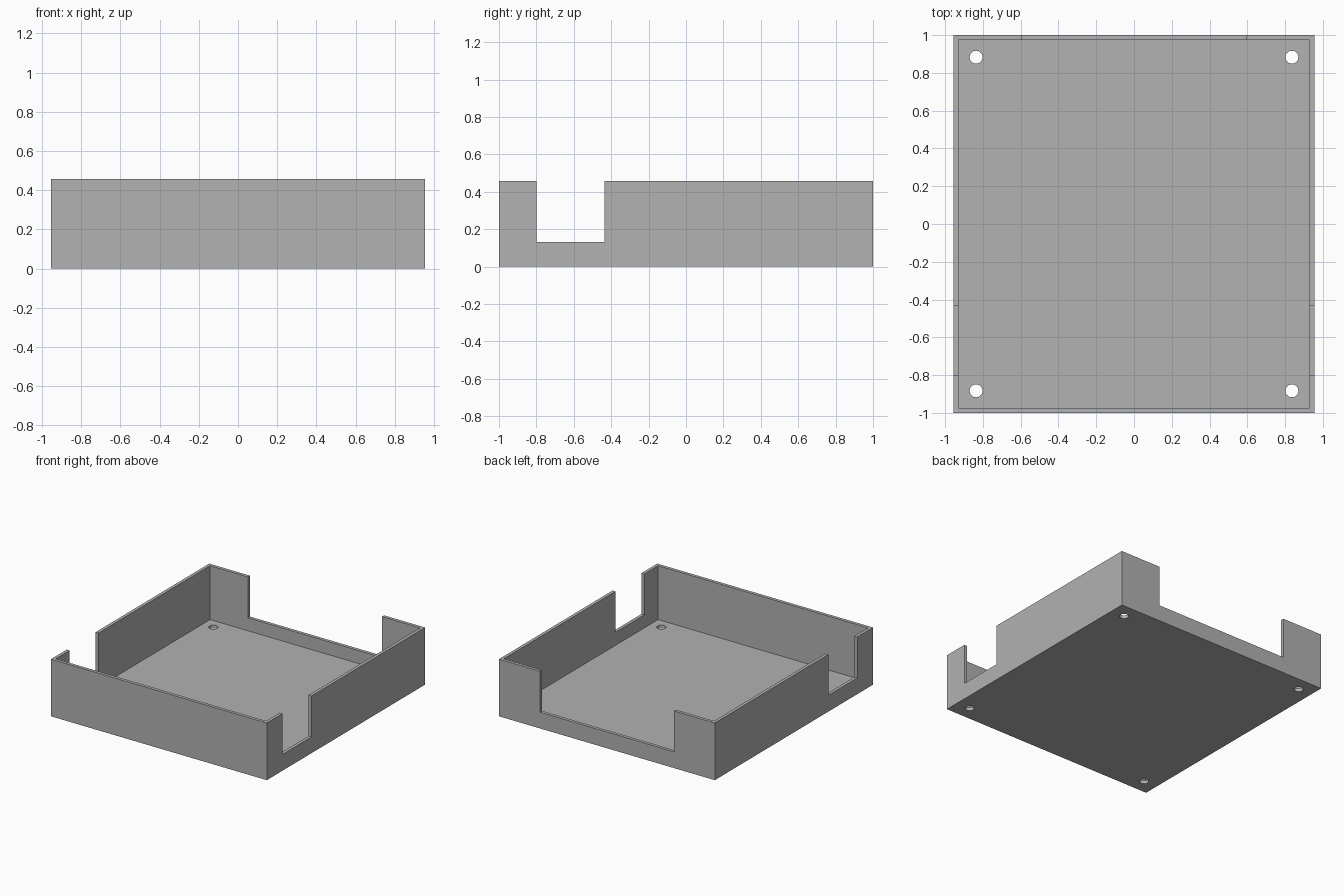
import bpy

if "Cube" in bpy.data.objects:
    bpy.data.objects.remove(bpy.data.objects["Cube"], do_unlink=True)

# Overall dimensions
HX, HY, HEIGHT = 0.955, 1.0, 0.457
WALL = 0.026
SILL = 0.13          # height of the wall left under each cutout
HOLE_X, HOLE_Y, HOLE_R = 0.836, 0.883, 0.034

grey = bpy.data.materials.new("plain grey")
grey.use_nodes = True
grey.diffuse_color = (0.445, 0.445, 0.445, 1)
grey.node_tree.nodes["Principled BSDF"].inputs["Base Color"].default_value = grey.diffuse_color


def box(name, x0, x1, y0, y1, z0, z1):
    bpy.ops.mesh.primitive_cube_add(
        size=1, location=((x0 + x1) / 2, (y0 + y1) / 2, (z0 + z1) / 2))
    ob = bpy.context.object
    ob.name = name
    ob.scale = (x1 - x0, y1 - y0, z1 - z0)
    bpy.ops.object.transform_apply(location=True, rotation=False, scale=True)
    ob.data.materials.append(grey)
    return ob


def cut(target, cutter):
    cutter.hide_render = True
    mod = target.modifiers.new("cut", 'BOOLEAN')
    mod.operation = 'DIFFERENCE'
    mod.solver = 'EXACT'
    mod.object = cutter
    bpy.context.view_layer.objects.active = target
    bpy.ops.object.modifier_apply(modifier=mod.name)
    bpy.data.objects.remove(cutter, do_unlink=True)


# Open tray: solid block hollowed out from above
tray = box("tray", -HX, HX, -HY, HY, 0, HEIGHT)
cut(tray, box("cavity_cutter", WALL - HX, HX - WALL, WALL - HY, HY - WALL, WALL, 1))

# Cutout through both side walls, and a wide one in the back wall
cut(tray, box("side_cutter", -2, 2, -0.8, -0.435, SILL, 1))
cut(tray, box("back_cutter", -0.593, 0.593, 0.9, 2, SILL, 1))

# Screw holes in the four corners of the floor
for sx in (-1, 1):
    for sy in (-1, 1):
        bpy.ops.mesh.primitive_cylinder_add(
            vertices=32, radius=HOLE_R, depth=0.2,
            location=(sx * HOLE_X, sy * HOLE_Y, 0))
        hole = bpy.context.object
        hole.name = "hole_cutter"
        hole.data.materials.append(grey)
        cut(tray, hole)

# Smooth hole walls, sharp edges elsewhere
bpy.ops.object.select_all(action='DESELECT')
tray.select_set(True)
bpy.context.view_layer.objects.active = tray
bpy.ops.object.shade_smooth_by_angle()
